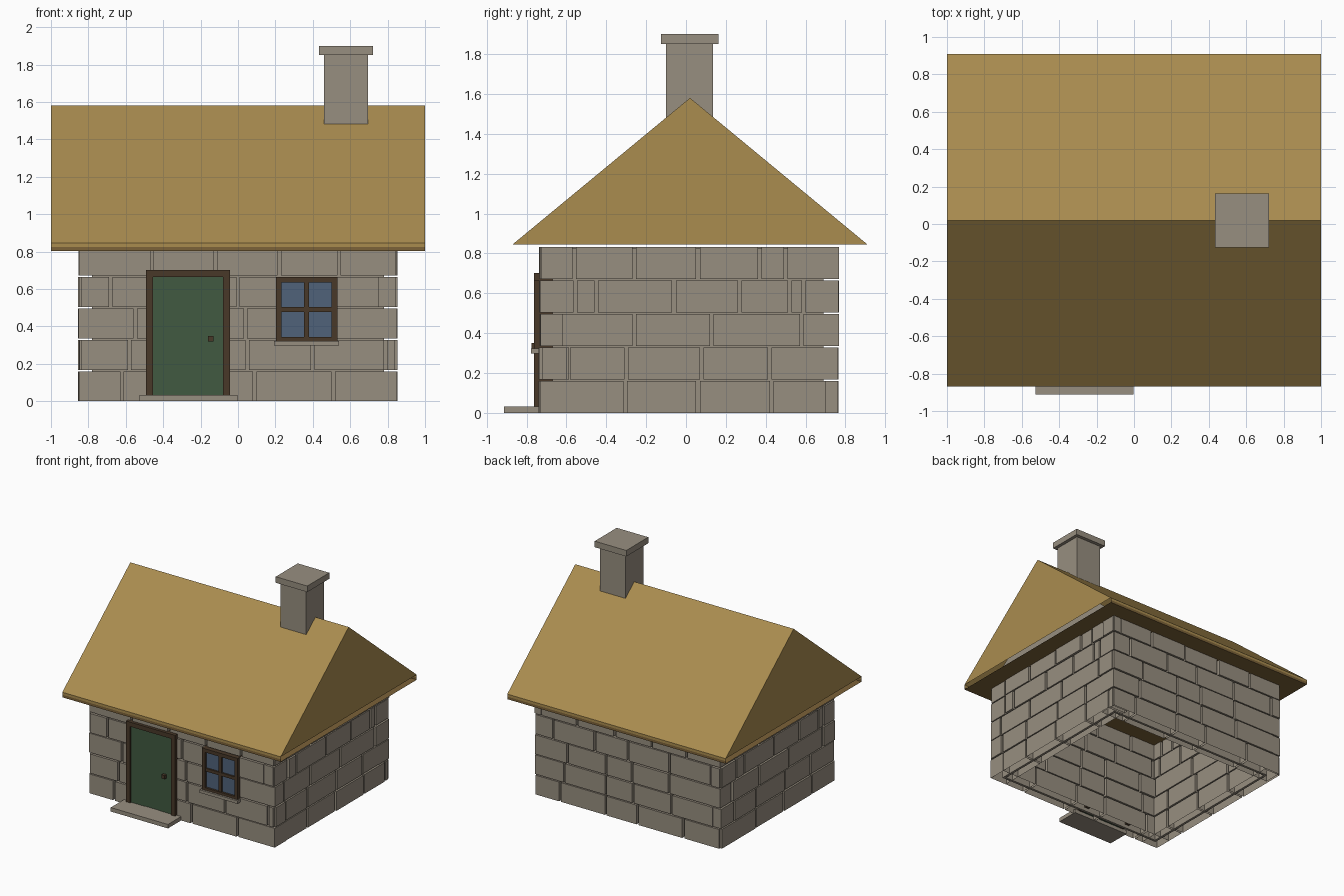
import bpy, bmesh, random

random.seed(4)
cube = bpy.data.objects.get("Cube")
if cube:
    bpy.data.objects.remove(cube, do_unlink=True)


def material(name, r, g, b):
    m = bpy.data.materials.new(name)
    m.use_nodes = True
    m.diffuse_color = (r, g, b, 1)
    m.node_tree.nodes["Principled BSDF"].inputs["Base Color"].default_value = (r, g, b, 1)
    return m


stone = material("stone", .312, .273, .216)
thatch = material("thatch", .4, .262, .078)
eave = material("dark thatch", .2, .122, .04)
wood = material("dark wood", .066, .04, .022)
green = material("door green", .052, .1, .053)
glass = material("window glass", .079, .124, .195)


def add_box(bm, xs, ys, zs, closed=True):
    """Add a box spanning the given ranges, optionally without its bottom."""
    v = [bm.verts.new((x, y, z)) for z in zs for y in ys for x in xs]
    sides = ((4, 5, 7, 6), (0, 1, 5, 4), (2, 6, 7, 3), (0, 4, 6, 2), (1, 3, 7, 5))
    for f in sides + (((0, 2, 3, 1),) if closed else ()):
        bm.faces.new([v[i] for i in f])


def finish(name, bm, *mats):
    mesh = bpy.data.meshes.new(name)
    bm.to_mesh(mesh)
    bm.free()
    for mat in mats:
        mesh.materials.append(mat)
    bpy.context.collection.objects.link(bpy.data.objects.new(name, mesh))


def boxes(name, mat, *parts):
    bm = bmesh.new()
    for p in parts:
        add_box(bm, *p)
    finish(name, bm, mat)


# Main sizes
HALF_X, FRONT, BACK = .85, -.735, .765
DEPTH, COURSE, GAP = .15, .168, .009

# Vertical joints for each stone course
long_joints = [[-.62, -.2, .09, .51], [-.58, -.2, .05, .40, .79],
               [-.55, -.2, .04, .38, .75], [-.68, -.3, 0, .38, .76],
               [-.78, -.46, -.12, .22, .54, .84]]
short_joints = [[-.305, .06, .43, .71], [-.59, -.3, .08, .42],
                [-.61, -.26, .13, .58], [-.555, -.45, -.06, .27, .52, .59],
                [-.56, -.26, .06, .37, .5, .63]]


def spans(joints, lo, hi):
    """Turn joints into stone intervals."""
    edges = [lo] + [j for j in joints if lo + .03 < j < hi - .03] + [hi]
    return [(a + GAP * (a > lo), b - GAP * (b < hi)) for a, b in zip(edges, edges[1:])]


def wall(name, joints, lo, hi, outer, sign, along_x):
    bm = bmesh.new()
    for row, js in enumerate(joints):
        z = (row * COURSE, row * COURSE + COURSE - GAP)
        lo_row, hi_row = lo + random.uniform(0, .015), hi - random.uniform(0, .015)
        for span in spans(js, lo_row, hi_row):
            face = outer + random.uniform(-.005, .004)
            depth = sorted((face, face - sign * DEPTH))
            add_box(bm, *((span, depth, z) if along_x else (depth, span, z)), row > 0)
    finish(name, bm, stone)


wall("front_wall_stones", long_joints, -HALF_X, HALF_X, FRONT, -1, True)
wall("back_wall_stones", [[-j for j in reversed(r)] for r in long_joints],
     -HALF_X, HALF_X, BACK, 1, True)
wall("left_wall_stones", short_joints, FRONT, BACK, HALF_X, 1, False)
wall("right_wall_stones", [[-j for j in reversed(r)] for r in short_joints],
     FRONT, BACK, -HALF_X, -1, False)

# Thin mortar core in the middle of each wall
cx, height = .78, (0, .825)
boxes("mortar_core", stone,
      ((-cx, cx), (-.67, -.65), height), ((-cx, cx), (.67, .69), height),
      ((-cx, -.76), (-.65, .67), height), ((.76, cx), (-.65, .67), height))

# Stone gable infill tucked under the roof
bm = bmesh.new()
for x in (-.83, .83):
    bm.faces.new([bm.verts.new(p) for p in
                  ((x, FRONT, .847), (x, BACK, .847), (x, .015, 1.46))])
finish("gable_infill", bm, stone)

# Roof: gable shell over a shallow dark eave, open under the gables
bm = bmesh.new()
rows = []
for x in (-1, 1):
    rows.append([bm.verts.new((x, y, z)) for y, z in
                 ((-.87, .803), (-.87, .824), (-.87, .845), (.02, 1.58),
                  (.91, .845), (.91, .824), (.91, .803))])
a, b = rows
for i in range(len(a)):
    j = (i + 1) % len(a)
    bm.faces.new((a[i], b[i], b[j], a[j]))
for r in rows:
    bm.faces.new(r[2:5])
bmesh.ops.recalc_face_normals(bm, faces=bm.faces)
for f in bm.faces:
    f.material_index = int(f.calc_center_median().z < .824)
finish("thatched_roof", bm, thatch, eave)

# Chimney
boxes("chimney_stack", stone, ((.46, .695), (-.10, .135), (1.3, 1.85)))
boxes("chimney_cap", stone, ((.433, .722), (-.125, .163), (1.85, 1.9)))

# Door with three planks, frame, knob and step
x0, x1 = -.455, -.08
step = (x1 - x0) / 3
boxes("door_planks", green,
      *[((x0 + i * step, x0 + (i + 1) * step), (-.748 + .004 * (i % 2), -.69), (.03, .667))
        for i in range(3)])
boxes("door_frame", wood,
      ((-.492, x0), (-.762, -.62), (.03, .665)),
      ((x1, -.043), (-.762, -.62), (.03, .665)),
      ((-.492, -.043), (-.762, -.62), (.665, .702)))
boxes("door_knob", wood, ((-.16, -.13), (-.775, -.735), (.32, .35)))
boxes("door_step", stone, ((-.527, -.003), (-.912, -.72), (0, .033)))

# Window with frame, crossed bars and sill
boxes("window_glass", glass, ((.22, .51), (-.745, -.71), (.33, .65)))
fy = (-.762, -.66)
boxes("window_frame", wood,
      ((.202, .233), fy, (.32, .665)), ((.5, .531), fy, (.32, .665)),
      ((.233, .5), fy, (.635, .665)), ((.233, .5), fy, (.32, .343)))
boxes("window_bars", wood,
      ((.353, .38), (-.756, -.72), (.34, .64)),
      ((.23, .503), (-.758, -.72), (.477, .503)))
boxes("window_sill", stone, ((.193, .54), (-.778, -.69), (.297, .322)))
